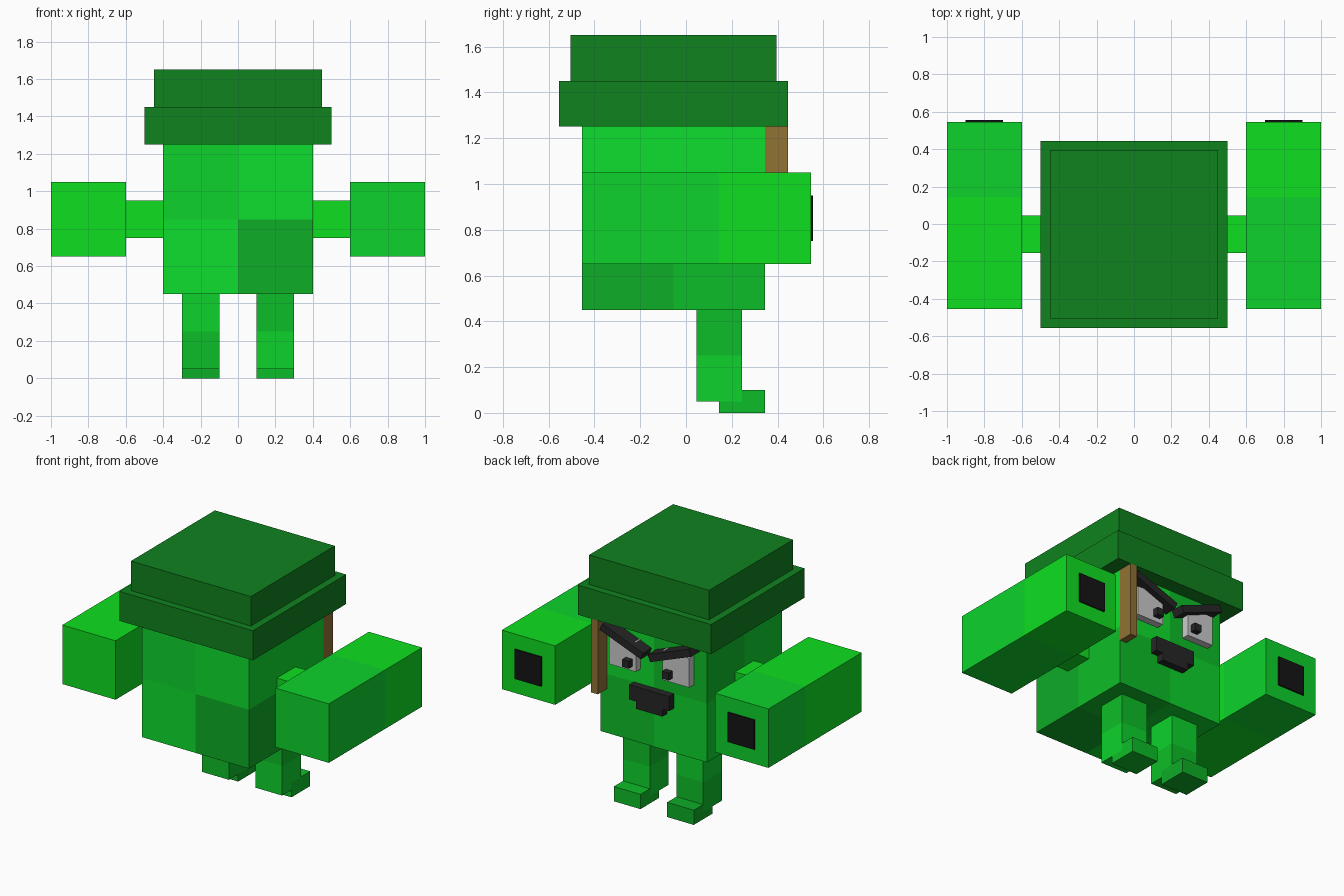
import bpy
import math

if "Cube" in bpy.data.objects:
    bpy.data.objects.remove(bpy.data.objects["Cube"])

SHIFT_Y = -0.005  # centres the whole figure on y = 0


def linear(c):
    c /= 255
    return c / 12.92 if c <= 0.04045 else ((c + 0.055) / 1.055) ** 2.4


def material(name, rgb):
    mat = bpy.data.materials.new(name)
    mat.diffuse_color = (*[linear(c) for c in rgb], 1)
    mat.use_nodes = True
    mat.node_tree.nodes["Principled BSDF"].inputs["Base Color"].default_value = mat.diffuse_color
    return mat


BRIGHT = material("bright_green", (14, 223, 45))
LIME = material("lime_green", (14, 223, 32))
FRESH = material("fresh_green", (13, 211, 43))
MID = material("mid_green", (13, 190, 40))
DEEP = material("deep_green", (14, 173, 38))
HAT = material("hat_green", (15, 130, 30))
BROWN = material("brown", (145, 115, 52))
BLACK = material("black", (20, 20, 20))
DARK = material("dark_grey", (38, 38, 38))
PALE = material("pale_grey", (200, 200, 200))


def box(name, x, y, z, mat, tilt=0):
    """Box spanning the (low, high) ranges, optionally tilted about y."""
    spans = (x, y, z)
    bpy.ops.mesh.primitive_cube_add(size=1, location=[(a + b) / 2 for a, b in spans])
    ob = bpy.context.object
    ob.name = name
    ob.location.y += SHIFT_Y
    ob.scale = [abs(b - a) for a, b in spans]
    ob.rotation_euler.y = tilt
    ob.data.materials.append(mat)
    return ob


# Body: eight cubes in different greens, keyed by (right, back, upper)
body_greens = {
    (0, 0, 0): BRIGHT, (1, 0, 0): DEEP, (0, 1, 0): FRESH, (1, 1, 0): MID,
    (0, 0, 1): FRESH, (1, 0, 1): BRIGHT, (0, 1, 1): MID, (1, 1, 1): BRIGHT,
}
for (i, j, k), mat in body_greens.items():
    x, y, z = -0.4 + 0.4 * i, -0.45 + 0.4 * j, 0.45 + 0.4 * k
    box("body_block", (x, x + 0.4), (y, y + 0.4), (z, z + 0.4), mat)

# Hat: brim and crown
box("hat_brim", (-0.5, 0.5), (-0.55, 0.45), (1.25, 1.45), HAT)
box("hat_crown", (-0.45, 0.45), (-0.5, 0.4), (1.45, 1.65), HAT)

# Hair strand beside the face
box("hair_strand", (0.35, 0.4), (0.35, 0.45), (0.75, 1.25), BROWN)

# Limbs and face parts on each side; greens differ left to right
sides = {
    "left": (-1, LIME, FRESH, FRESH, MID, DEEP),
    "right": (1, FRESH, LIME, MID, FRESH, MID),
}
for side, (s, arm, fist, thigh, shin, foot) in sides.items():
    def part(name, x, y, z, mat, tilt=0):
        box(f"{side}_{name}", (s * x[0], s * x[1]), y, z, mat, s * tilt)

    # Arm
    part("shoulder", (0.4, 0.6), (-0.15, 0.05), (0.75, 0.95), LIME)
    part("arm", (0.6, 1.0), (-0.45, 0.15), (0.65, 1.05), arm)
    part("fist", (0.6, 1.0), (0.15, 0.55), (0.65, 1.05), fist)
    part("arm_opening", (0.7, 0.9), (0.55, 0.56), (0.75, 0.95), BLACK)
    # Leg
    part("upper_leg", (0.1, 0.3), (0.05, 0.25), (0.25, 0.45), thigh)
    part("lower_leg", (0.1, 0.3), (0.05, 0.25), (0.05, 0.25), shin)
    part("foot", (0.1, 0.3), (0.15, 0.35), (0.0, 0.1), foot)
    # Eye and slanted brow
    part("eye", (0.1, 0.3), (0.35, 0.4), (0.95, 1.15), PALE)
    part("pupil", (0.125, 0.175), (0.4, 0.44), (0.98, 1.03), DARK)
    part("brow", (0.015, 0.345), (0.35, 0.44), (1.125, 1.175), DARK, -math.radians(21))

# Mouth: wide bar with a lower step
box("mouth", (-0.15, 0.15), (0.35, 0.4), (0.75, 0.85), DARK)
box("lower_mouth", (-0.1, 0.1), (0.35, 0.4), (0.7, 0.75), DARK)
